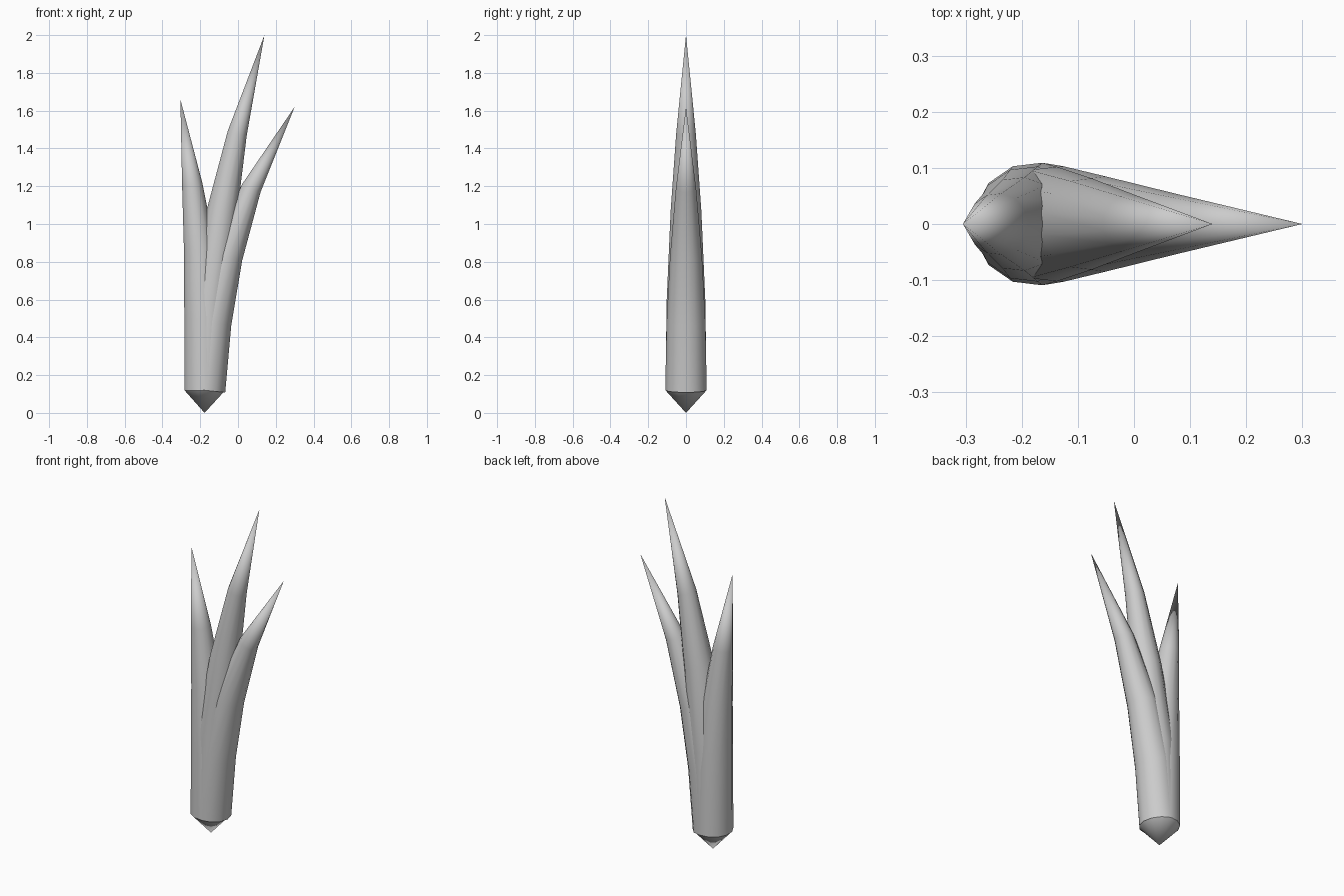
import bpy, bmesh, math
from mathutils import Vector

cube = bpy.data.objects.get("Cube")
if cube:
    bpy.data.objects.remove(cube)

SIDES = 13
RADIUS = 0.11
BASE = (-0.177, 0.12)

grey = bpy.data.materials.new("pale_grey")
grey.use_nodes = True
grey.diffuse_color = (0.6, 0.6, 0.6, 1)
grey.node_tree.nodes["Principled BSDF"].inputs["Base Color"].default_value = (0.6, 0.6, 0.6, 1)


def ring(bm, centre, tangent, radius):
    """Ring of vertices square to a path lying in the xz plane."""
    across = Vector((tangent.z, 0, -tangent.x))
    depth = Vector((0, 1, 0))
    angles = [math.tau * i / SIDES for i in range(SIDES)]
    return [bm.verts.new(centre + radius * (across * math.cos(a) + depth * math.sin(a)))
            for a in angles]


def finish(bm, name):
    bmesh.ops.recalc_face_normals(bm, faces=bm.faces)
    mesh = bpy.data.meshes.new(name)
    bm.to_mesh(mesh)
    bm.free()
    mesh.materials.append(grey)
    obj = bpy.data.objects.new(name, mesh)
    bpy.context.collection.objects.link(obj)
    bpy.ops.object.select_all(action='DESELECT')
    obj.select_set(True)
    bpy.context.view_layer.objects.active = obj
    bpy.ops.object.shade_smooth_by_angle(angle=math.radians(35))


def blade(name, path):
    """Tapered blade along a path, thinning to a point."""
    bm = bmesh.new()
    pts = [Vector((x, 0, z)) for x, z in [BASE] + path]
    last = len(pts) - 1
    rings = []
    for i, p in enumerate(pts[:-1]):
        tangent = (pts[i + 1] - pts[max(i - 1, 0)]).normalized()
        t = (p.z - pts[0].z) / (pts[last].z - pts[0].z)
        rings.append(ring(bm, p, tangent, RADIUS * (1 - t * t)))
    tip = bm.verts.new(pts[last])
    for i in range(SIDES):
        j = (i + 1) % SIDES
        for low, high in zip(rings, rings[1:]):
            bm.faces.new((low[i], low[j], high[j], high[i]))
        bm.faces.new((rings[-1][i], rings[-1][j], tip))
    finish(bm, name)


# Three blades growing from one stem
blade("right_blade", [(-0.184, 0.5), (-0.205, 0.87), (-0.243, 1.21), (-0.305, 1.66)])
blade("middle_blade", [(-0.15, 0.6), (-0.085, 1.07), (-0.005, 1.48), (0.14, 2.0)])
blade("left_blade", [(-0.138, 0.48), (-0.06, 0.83), (0.07, 1.19), (0.3, 1.62)])

# Pointed root under the stem
bm = bmesh.new()
rim = ring(bm, Vector((BASE[0], 0, BASE[1])), Vector((0, 0, 1)), RADIUS)
point = bm.verts.new((BASE[0], 0, 0))
for i in range(SIDES):
    bm.faces.new((rim[i], rim[(i + 1) % SIDES], point))
finish(bm, "root_tip")
